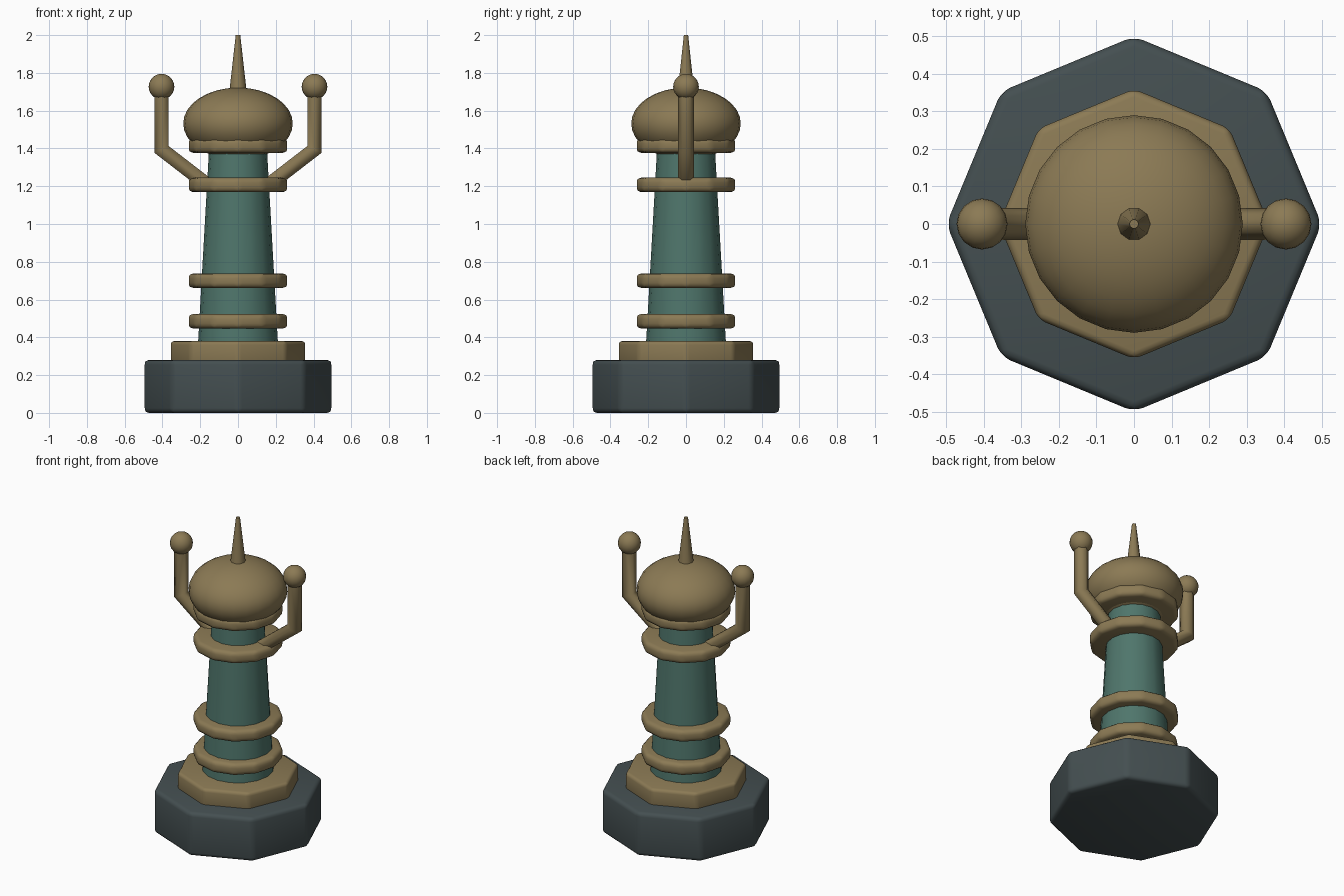
import bpy, bmesh, math
from mathutils import Vector

if "Cube" in bpy.data.objects:
    bpy.data.objects.remove(bpy.data.objects["Cube"])


def material(name, rgb):
    m = bpy.data.materials.new(name)
    m.diffuse_color = (*rgb, 1)
    m.use_nodes = True
    m.node_tree.nodes["Principled BSDF"].inputs["Base Color"].default_value = m.diffuse_color
    return m


SLATE = material("dark slate", (0.058, 0.078, 0.082))
BRASS = material("old brass", (0.26, 0.195, 0.09))
TEAL = material("dull teal", (0.078, 0.18, 0.148))


def finish(ob, name, mat, angle=40):
    ob.name = name
    ob.data.materials.clear()
    ob.data.materials.append(mat)
    bpy.ops.object.select_all(action='DESELECT')
    ob.select_set(True)
    bpy.context.view_layer.objects.active = ob
    bpy.ops.object.shade_smooth_by_angle(angle=math.radians(angle))
    return ob


def frustum(name, mat, sides, r0, r1, z0, z1, bevel=0.0):
    """Upright prism or cone with a corner on the x axis, optionally rounded."""
    bm = bmesh.new()
    rings = []
    for r, z in ((r0, z0), (r1, z1)):
        rings.append([bm.verts.new((r * math.cos(math.tau * i / sides),
                                    r * math.sin(math.tau * i / sides), z))
                      for i in range(sides)])
    for i in range(sides):
        j = (i + 1) % sides
        bm.faces.new((rings[0][i], rings[0][j], rings[1][j], rings[1][i]))
    bm.faces.new(rings[0][::-1])
    bm.faces.new(rings[1])
    if bevel:
        bmesh.ops.bevel(bm, geom=bm.edges[:], offset=bevel, segments=3,
                        profile=0.5, affect='EDGES', clamp_overlap=True)
    me = bpy.data.meshes.new(name)
    bm.to_mesh(me)
    bm.free()
    ob = bpy.data.objects.new(name, me)
    bpy.context.collection.objects.link(ob)
    return finish(ob, name, mat)


def ball(name, mat, loc, scale, seg, rings):
    bpy.ops.mesh.primitive_uv_sphere_add(segments=seg, ring_count=rings, radius=1, location=loc)
    ob = bpy.context.object
    ob.scale = scale
    return finish(ob, name, mat, 60)


def arm(name, side):
    """Six-sided bent tube in the xz plane, mitred at the elbow."""
    pts = [Vector((0.165, 0, 1.21)), Vector((0.405, 0, 1.395)), Vector((0.405, 0, 1.73))]
    d = [(pts[1] - pts[0]).normalized(), (pts[2] - pts[1]).normalized()]
    tangents = [d[0], (d[0] + d[1]).normalized(), d[1]]
    stretch = [1, 1 / tangents[1].dot(d[0]), 1]
    bm = bmesh.new()
    loops = []
    for p, t, s in zip(pts, tangents, stretch):
        across = Vector((t.z, 0, -t.x)) * s
        loop = []
        for k in range(6):
            a = math.tau * k / 6
            v = p + 0.043 * (across * math.sin(a) + Vector((0, math.cos(a), 0)))
            loop.append(bm.verts.new((v.x * side, v.y, v.z)))
        loops.append(loop)
    for a, b in zip(loops, loops[1:]):
        for k in range(6):
            n = (k + 1) % 6
            bm.faces.new((a[k], a[n], b[n], b[k]))
    bm.faces.new(loops[0])
    bm.faces.new(loops[-1])
    bmesh.ops.recalc_face_normals(bm, faces=bm.faces[:])
    me = bpy.data.meshes.new(name)
    bm.to_mesh(me)
    bm.free()
    ob = bpy.data.objects.new(name, me)
    bpy.context.collection.objects.link(ob)
    return finish(ob, name, BRASS, 65)


# Stepped octagonal foot
frustum("base", SLATE, 8, 0.5, 0.5, 0.0, 0.28, 0.025)
frustum("plinth", BRASS, 8, 0.36, 0.36, 0.26, 0.38, 0.02)

# Tapered shaft with its bands
frustum("shaft", TEAL, 16, 0.212, 0.152, 0.36, 1.42)
for i, z in enumerate((0.485, 0.70, 1.207, 1.415)):
    frustum(f"band_{i + 1}", BRASS, 12, 0.265, 0.265, z - 0.038, z + 0.038, 0.026)

# Domed cap and spike
ball("dome", BRASS, (0, 0, 1.532), (0.29, 0.29, 0.19), 24, 16)
frustum("spike", BRASS, 10, 0.047, 0.012, 1.69, 2.0)

# Bent arms with ball tips
for label, side in (("left", -1), ("right", 1)):
    arm(f"{label}_arm", side)
    ball(f"{label}_arm_ball", BRASS, (0.405 * side, 0, 1.727), (0.068,) * 3, 16, 12)
